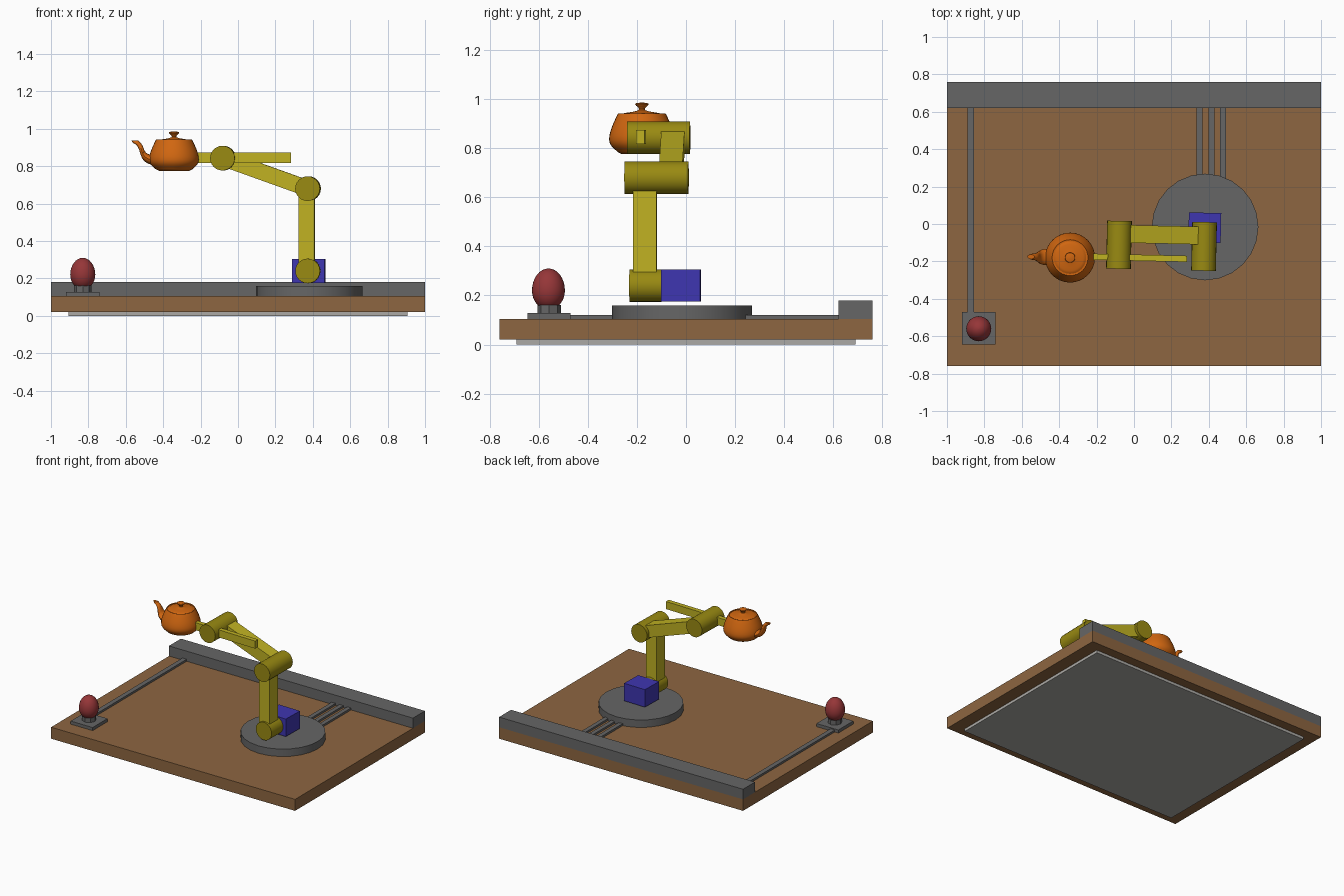
import bpy, bmesh, math
from mathutils import Matrix, Vector

cube = bpy.data.objects.get("Cube")
if cube:
    bpy.data.objects.remove(cube, do_unlink=True)


def material(name, *rgb):
    color = [((c / 255 + 0.055) / 1.055) ** 2.4 for c in rgb] + [1.0]
    m = bpy.data.materials.new(name)
    m.use_nodes = True
    m.diffuse_color = color
    m.node_tree.nodes["Principled BSDF"].inputs["Base Color"].default_value = color
    return m


wood = material("wood brown", 141, 102, 65)
pale = material("pale grey", 172, 170, 166)
grey = material("metal grey", 102, 102, 102)
blue = material("motor blue", 62, 54, 176)
yellow = material("arm yellow", 192, 178, 34)
olive = material("joint dark yellow", 153, 138, 18)
orange = material("teapot orange", 208, 102, 16)
red = material("egg red", 150, 54, 56)


def finish(name, bm, mat, smooth=False):
    bmesh.ops.recalc_face_normals(bm, faces=bm.faces)
    mesh = bpy.data.meshes.new(name)
    bm.to_mesh(mesh)
    bm.free()
    mesh.materials.append(mat)
    ob = bpy.data.objects.new(name, mesh)
    bpy.context.collection.objects.link(ob)
    if smooth:
        bpy.ops.object.select_all(action='DESELECT')
        ob.select_set(True)
        bpy.context.view_layer.objects.active = ob
        bpy.ops.object.shade_smooth_by_angle(angle=math.radians(35))
    return ob


def box(name, mat, x, y, z):
    """Box from (min, max) pairs."""
    bm = bmesh.new()
    bmesh.ops.create_cube(bm, size=1)
    for v in bm.verts:
        v.co = [(a + b) / 2 + c * (b - a) for (a, b), c in zip((x, y, z), v.co)]
    return finish(name, bm, mat)


def cylinder(name, mat, center, radius, depth, sides=24, along_y=False):
    bm = bmesh.new()
    turn = Matrix.Rotation(math.pi / 2, 4, 'X') if along_y else Matrix()
    bmesh.ops.create_cone(bm, cap_ends=True, segments=sides, radius1=radius,
                          radius2=radius, depth=depth,
                          matrix=Matrix.Translation(center) @ turn)
    return finish(name, bm, mat, True)


def skin(rings, bm):
    """Join successive rings of points with quads and cap both ends."""
    loops = [[bm.verts.new(p) for p in ring] for ring in rings]
    n = len(loops[0])
    for a, b in zip(loops, loops[1:]):
        for i in range(n):
            j = (i + 1) % n
            bm.faces.new((a[i], a[j], b[j], b[i]))
    bm.faces.new(loops[0])
    bm.faces.new(loops[-1])


def lathe(name, mat, profile, center, scale=1, sides=32):
    bm = bmesh.new()
    angles = [math.tau * i / sides for i in range(sides)]
    skin([[(r * math.cos(a), r * math.sin(a), z) for a in angles] for r, z in profile], bm)
    bmesh.ops.transform(bm, verts=bm.verts,
                        matrix=Matrix.Translation(center) @ Matrix.Scale(scale, 4))
    return finish(name, bm, mat, True)


def bezier(points, t):
    pts = [Vector(p) for p in points]
    while len(pts) > 1:
        pts = [a.lerp(b, t) for a, b in zip(pts, pts[1:])]
    return pts[0]


# Table with foot plate, rear rail and cable channels
box("foot_plate", pale, (-.905, .905), (-.69, .69), (0, .025))
box("table_board", wood, (-1, 1), (-.76, .76), (.02, .105))
box("rear_rail", grey, (-1, 1), (.62, .76), (.105, .18))
box("long_channel", grey, (-.89, -.855), (-.48, .62), (.1, .12))
for i in range(3):
    x = .35 + i * .0635
    box(f"turntable_channel_{i + 1}", grey, (x - .016, x + .016), (.2, .62), (.1, .12))

# Egg on its stand
box("stand_pad", grey, (-.92, -.74), (-.645, -.47), (.1, .128))
cylinder("egg_cup", grey, (-.83, -.557, .143), .048, .036, sides=8)
egg = []
for i in range(17):
    a = math.pi * (i + .05) / 16.1
    egg.append((.067 * math.sin(a), -math.cos(a) * (.078 if i < 8 else .09)))
lathe("egg", red, egg, (-.83, -.56, .22))

# Turntable
cylinder("turntable", grey, (.38, -.016, .13), .285, .06)

# Robot arm
shoulder, elbow, wrist = Vector((.375, 0, .24)), Vector((.375, 0, .68)), Vector((-.08, 0, .843))
arm = [box("motor", blue, (.29, .463), (-.1, .06), (.175, .305))]
for name, p, y0, y1 in (("shoulder_joint", shoulder, -.23, -.1),
                        ("elbow_joint", elbow, -.25, .01),
                        ("wrist_joint", wrist, -.25, .006)):
    arm.append(cylinder(name, olive, (p.x, (y0 + y1) / 2, p.z), .066, y1 - y0, along_y=True))
arm.append(box("lower_arm", yellow, (.325, .411), (-.215, -.12), (.25, .67)))
span = wrist - elbow
upper = box("upper_arm", yellow, (.034, span.length), (-.11, -.015), (-.043, .043))
upper.matrix_world = Matrix.Translation(elbow) @ Matrix.Rotation(
    math.atan2(-span.z, -span.x), 4, 'Y') @ Matrix.Scale(-1, 4, (1, 0, 0))
# Bake the placement, so that faces keep pointing outwards
placed = bmesh.new()
placed.from_mesh(upper.data)
placed.transform(Matrix.Translation(elbow) @ Matrix.Rotation(-math.atan2(span.z, span.x), 4, 'Y'))
bmesh.ops.recalc_face_normals(placed, faces=placed.faces)
placed.to_mesh(upper.data)
placed.free()
upper.matrix_world = Matrix()
arm.append(upper)
arm.append(box("forearm", yellow, (-.25, .285), (-.205, -.172), (.817, .873)))

# Teapot body and lid, in pot units
pot, size = Vector((-.34, -.196, .775)), .0667
side = [(1.2, 0), (1.5, .15)]
side += [bezier([(1.5, .15), (1.5, .225), (2, .45), (2, .9)], i / 6) for i in range(1, 7)]
side += [bezier([(2, .9), (2, 1.35), (1.75, 1.875), (1.5, 2.4)], i / 6) for i in range(1, 7)]
side += [(1.44, 2.5), (1.38, 2.48), (1.38, 2.4)]
arm.append(lathe("teapot_body", orange, side, pot, size))
lid = [(1.38, 2.38), (1.3, 2.4)]
lid += [bezier([(1.3, 2.4), (1.3, 2.55), (.4, 2.55), (.2, 2.7)], i / 6) for i in range(1, 7)]
lid += [bezier([(.2, 2.7), (0, 2.85), (.9, 3.15), (.02, 3.15)], i / 8) for i in range(1, 9)]
arm.append(lathe("teapot_lid", orange, lid, pot, size))

# Teapot spout, lofted between its lower and upper edge curves
rings = []
for i in range(13):
    t = i / 12
    low = bezier([(1.6, .45), (3.1, .675), (2.4, 1.875), (3.3, 2.25)], t)
    high = bezier([(1.6, 1.275), (2.6, 1.275), (2.3, 1.95), (2.7, 2.25)], t)
    width = bezier([(.66, 0), (.66, 0), (.25, 0), (.25, 0)], t).x
    rings.append((low, high, width))
rings.append((Vector((3.42, 2.42)), Vector((2.85, 2.42)), .18))
bm = bmesh.new()
loops = []
for low, high, width in rings:
    mid, half = (low + high) / 2, (high - low) / 2
    loop = []
    for k in range(16):
        a = math.tau * k / 16
        p = mid + half * math.cos(a)
        loop.append(pot + size * Vector((-p.x, width * math.sin(a), p.y)))
    loops.append(loop)
skin(loops, bm)
arm.append(finish("teapot_spout", bm, orange, True))

# The whole arm is swung slightly about the turntable
pivot = Matrix.Translation((.375, -.1, 0))
swing = pivot @ Matrix.Rotation(math.radians(-1.3), 4, 'Z') @ pivot.inverted()
for ob in arm:
    ob.data.transform(swing)
